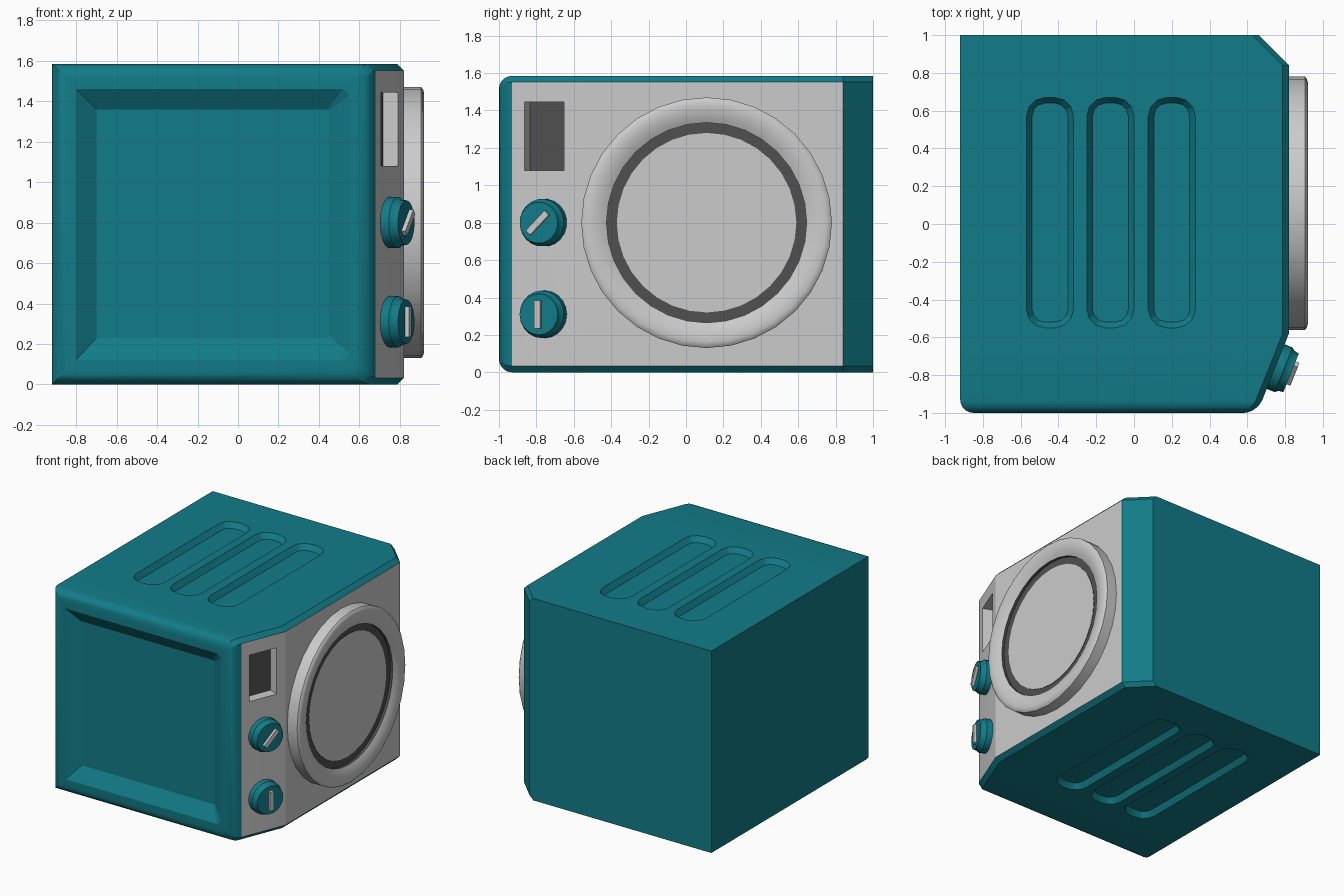
import bpy, bmesh
from math import sin, cos, pi, atan2, radians

if "Cube" in bpy.data.objects:
    bpy.data.objects.remove(bpy.data.objects["Cube"])

TEAL, GREY, DARK = 0, 1, 2
MATS = []
for name, col in (("teal", (0.006, 0.2, 0.247, 1)), ("grey", (0.8, 0.8, 0.8, 1)), ("dark", (0.08, 0.08, 0.08, 1))):
    m = bpy.data.materials.new(name)
    m.diffuse_color = col
    m.use_nodes = True
    m.node_tree.nodes["Principled BSDF"].inputs["Base Color"].default_value = m.diffuse_color
    MATS.append(m)


def loft(name, loops, mat=lambda band, side: TEAL, end_mat=TEAL, angle=None):
    """Skin a list of equal-length point loops, capping both ends."""
    bm = bmesh.new()
    rows = [[bm.verts.new(p) for p in loop] for loop in loops]
    n = len(rows[0])
    for i in range(len(rows) - 1):
        for j in range(n):
            k = (j + 1) % n
            f = bm.faces.new((rows[i][j], rows[i][k], rows[i + 1][k], rows[i + 1][j]))
            f.material_index = mat(i, j)
    bm.faces.new(rows[0]).material_index = mat(0, 0)
    bm.faces.new(rows[-1]).material_index = end_mat
    bmesh.ops.recalc_face_normals(bm, faces=bm.faces)
    me = bpy.data.meshes.new(name)
    bm.to_mesh(me)
    bm.free()
    for m in MATS:
        me.materials.append(m)
    ob = bpy.data.objects.new(name, me)
    bpy.context.collection.objects.link(ob)
    if angle:
        smooth(ob, angle)
    return ob


def activate(ob):
    bpy.ops.object.select_all(action='DESELECT')
    ob.select_set(True)
    bpy.context.view_layer.objects.active = ob


def smooth(ob, angle):
    activate(ob)
    bpy.ops.object.shade_smooth_by_angle(angle=radians(angle))


def cut(target, cutter):
    cutter.hide_render = True
    activate(target)
    mod = target.modifiers.new("cut", 'BOOLEAN')
    mod.operation, mod.solver, mod.object = 'DIFFERENCE', 'EXACT', cutter
    bpy.ops.object.modifier_apply(modifier=mod.name)
    bpy.data.objects.remove(cutter)


def lathe(profile, n):
    """Circles around the x axis from (radius, x) pairs."""
    return [[(x, r * cos(2 * pi * k / n), r * sin(2 * pi * k / n)) for k in range(n)] for r, x in profile]


def section(y, x0, x1, z0, z1, c):
    """Rectangle across y with its two right corners chamfered."""
    return [(x0, y, z0), (x1 - c, y, z0), (x1, y, z0 + c), (x1, y, z1 - c), (x1 - c, y, z1), (x0, y, z1)]


# Body: cross-sections from back to front, rounded front rim, then front recess
H, C, R = 1.585, 0.033, 0.07
secs = [section(y, -0.92, x, 0, H, C) for y, x in ((1, 0.66), (0.84, 0.82), (-0.58, 0.82))]
for i in range(6):
    a = i * pi / 10
    s, t = 1 - sin(a), R * (1 - cos(a))
    secs.append(section(-1 + R * s, -0.92 + t, 0.652 + 0.028 * s - t, t, H - t, C))
secs.append(section(-1, -0.80, 0.55, 0.12, 1.46, 0.03))
secs.append(section(-0.935, -0.70, 0.45, 0.23, 1.36, 0.01))
body = loft("body", secs, lambda i, j: GREY if i in (1, 2) and j == 2 else TEAL)


# Vent slots on top and underside: tapered rounded cutters
def pill(cx, z, off):
    pts = []
    for q, (sx, sy) in enumerate(((1, 1), (-1, 1), (-1, -1), (1, -1))):
        for k in range(4):
            a = q * pi / 2 + k * pi / 6
            r = 0.1 + off
            pts.append((cx + sx * 0.025 + r * cos(a), 0.06 + sy * 0.51 + r * sin(a), z))
    return pts


for cx in (-0.445, -0.125, 0.2):
    for z, up in ((H, 1), (0, -1)):
        cut(body, loft("slot_cutter", [pill(cx, z + up * 0.04, 0.03), pill(cx, z - up * 0.04, -0.03)]))

# Display recess in the slanted control panel
TILT = atan2(-0.14, 0.35)
rect = ((-0.115, -0.182), (0.115, -0.182), (0.115, 0.182), (-0.115, 0.182))
box = loft("display_cutter", [[(x, y, z) for y, z in rect] for x in (0.05, -0.08)], lambda i, j: GREY, DARK)
box.location = (0.749, -0.758, 1.262)
box.rotation_euler.z = TILT
bpy.context.view_layer.update()
cut(body, box)
smooth(body, 20)

# Round door: rim, dark seal and flat window
door = loft("door", lathe([(0.67, 0.80), (0.67, 0.905), (0.66, 0.914), (0.64, 0.92), (0.605, 0.918),
                           (0.565, 0.908), (0.535, 0.893), (0.535, 0.872), (0.48, 0.872), (0.48, 0.875)], 32),
            lambda i, j: DARK if i in (6, 7, 8) else GREY, GREY, 40)
door.location = (0, 0.11, 0.80)

# Knobs with pointer bars
for name, z, roll in (("upper", 0.80, -45), ("lower", 0.31, 0)):
    knob = loft(name + "_knob", lathe([(0.127, -0.02), (0.127, 0.045), (0.114, 0.062), (0.11, 0.088)], 20), angle=30)
    bar = loft(name + "_knob_pointer",
               [[(x, y, w) for y, w in ((-0.017, -0.075), (0.017, -0.075), (0.017, 0.075), (-0.017, 0.075))]
                for x in (0.08, 0.11)], lambda i, j: GREY, GREY)
    for ob in (knob, bar):
        ob.location = (0.75, -0.755, z)
        ob.rotation_euler = (radians(roll), 0, TILT)
